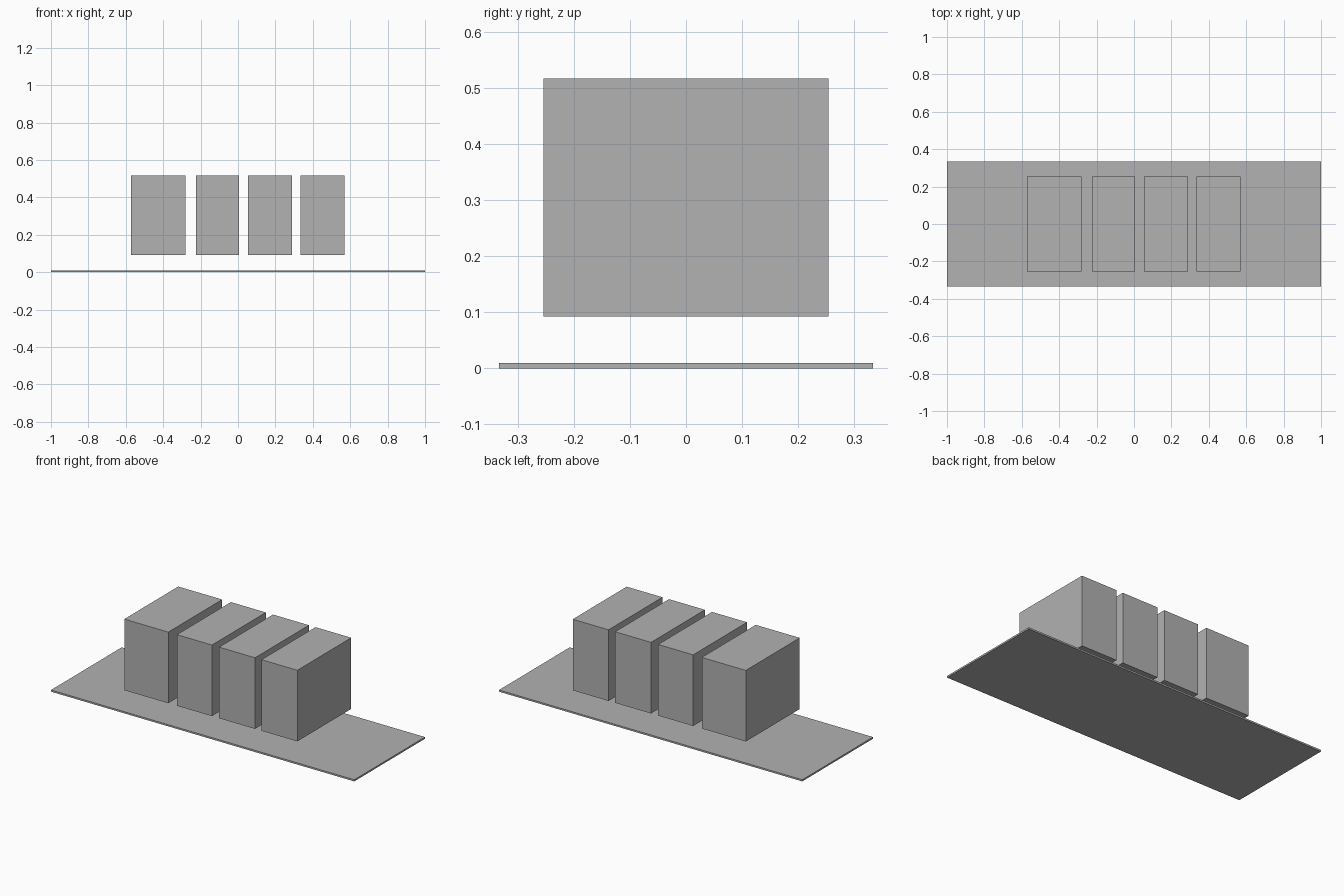
import bpy

if "Cube" in bpy.data.objects:
    bpy.data.objects.remove(bpy.data.objects["Cube"])

grey = bpy.data.materials.new("plain_grey")
grey.diffuse_color = (0.445, 0.445, 0.445, 1)
grey.use_nodes = True
grey.node_tree.nodes["Principled BSDF"].inputs["Base Color"].default_value = grey.diffuse_color


def box(name, x, y, z):
    """Box spanning the given (min, max) ranges."""
    spans = (x, y, z)
    bpy.ops.mesh.primitive_cube_add(size=1, location=[(a + b) / 2 for a, b in spans])
    ob = bpy.context.object
    ob.name = name
    ob.scale = [b - a for a, b in spans]
    bpy.ops.object.transform_apply(location=False, rotation=False, scale=True)
    ob.data.materials.append(grey)
    return ob


# Thin ground slab
box("base_slab", (-1, 1), (-0.333, 0.333), (0, 0.01))

# Row of four blocks floating above the slab
blocks = [(-0.572, -0.282), (-0.225, 0.006), (0.053, 0.290), (0.333, 0.569)]
for i, span in enumerate(blocks):
    box(f"block_{i + 1}", span, (-0.254, 0.254), (0.093, 0.517))
